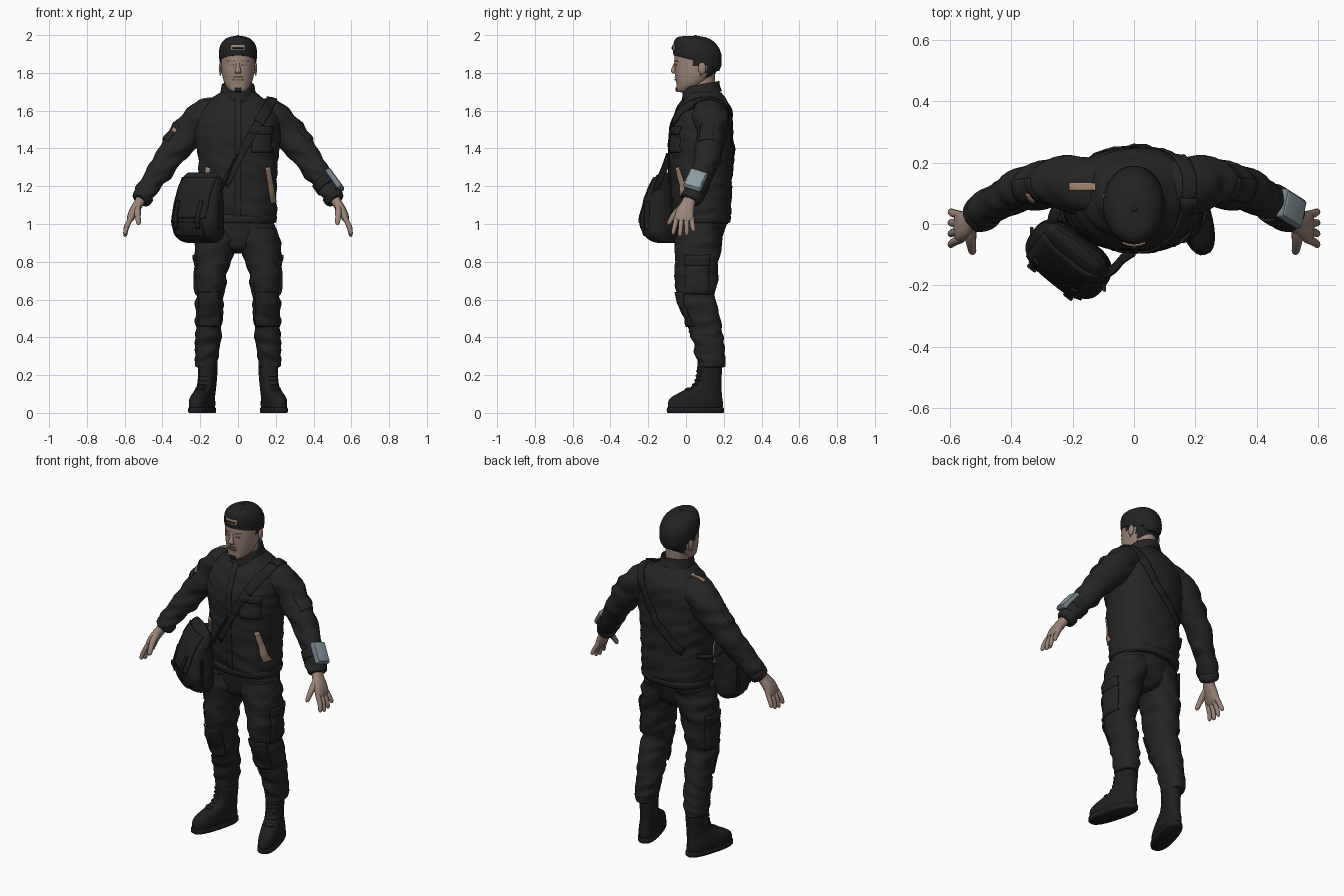
import bpy, bmesh, math
from mathutils import Vector, Matrix, noise
from mathutils.bvhtree import BVHTree

if "Cube" in bpy.data.objects:
    bpy.data.objects.remove(bpy.data.objects["Cube"])


def material(name, *rgb):
    m = bpy.data.materials.new(name)
    m.use_nodes = True
    m.diffuse_color = (*rgb, 1)
    bsdf = next(n for n in m.node_tree.nodes if n.type == "BSDF_PRINCIPLED")
    bsdf.inputs["Base Color"].default_value = (*rgb, 1)
    bsdf.inputs["Roughness"].default_value = 0.8
    return m


jacket = material("jacket_black", .018, .018, .018)
trousers = material("trouser_black", .017, .017, .017)
leather = material("boot_black", .013, .013, .013)
canvas = material("bag_black", .015, .015, .016)
cloth = material("cap_black", .016, .016, .016)
skin = material("skin", .33, .235, .19)
lip = material("lip_brown", .20, .12, .10)
tan = material("tan_trim", .36, .24, .17)
grey = material("device_grey", .17, .22, .24)
screen = material("screen_grey", .27, .34, .37)


def finish(name, bm, mat, angle=40):
    bmesh.ops.recalc_face_normals(bm, faces=bm.faces)
    me = bpy.data.meshes.new(name)
    bm.to_mesh(me)
    bm.free()
    me.materials.append(mat)
    me.shade_smooth()
    me.set_sharp_from_angle(angle=math.radians(angle))
    ob = bpy.data.objects.new(name, me)
    bpy.context.collection.objects.link(ob)
    return ob


def spline(rows, steps):
    """Smooth curve of values through the given rows."""
    out = []
    for i in range(len(rows) - 1):
        a, b, c, d = (rows[max(0, min(len(rows) - 1, i + k))] for k in (-1, 0, 1, 2))
        for s in range(steps):
            t = s / steps
            out.append([q + t / 2 * (r - p + t * (2*p - 5*q + 4*r - e + t * (3*(q - r) + e - p)))
                        for p, q, r, e in zip(a, b, c, d)])
    return out + [list(rows[-1])]


def loft(name, rows, mat, flat=True, side=1, n=28, power=2, steps=5, folds=0, tilt=0,
         caps=True, turn=None):
    """Skin rings (x, y, z, radius, radius) along a path; flat rings stay level."""
    pts = spline(rows, steps)
    bm = bmesh.new()
    rings = []
    for i, (x, y, z, ra, rb) in enumerate(pts):
        c = Vector((x, y, z))
        u, v = Vector((1, 0, 0)), Vector((0, 1, 0))
        if not flat:
            t = (Vector(pts[min(i + 1, len(pts) - 1)][:3]) - Vector(pts[max(i - 1, 0)][:3])).normalized()
            v = (v - t * v.dot(t)).normalized()
            u = v.cross(t)
        ring = []
        for k in range(n):
            a = math.tau * k / n
            ca, sa = math.cos(a), math.sin(a)
            p = c + u * math.copysign(abs(ca) ** (2 / power), ca) * max(ra, .001) \
                + v * math.copysign(abs(sa) ** (2 / power), sa) * max(rb, .001)
            p.z += tilt * (p.y - y) * (1 - i / len(pts))
            if folds:
                q = Vector((p.x * 9, p.y * 9, p.z * 24 + p.x * 8))
                p += (p - c).normalized() * folds * noise.noise(q)
            if turn:
                p = turn @ p
            ring.append(bm.verts.new((p.x * side, p.y, p.z)))
        rings.append(ring)
    for a, b in zip(rings, rings[1:]):
        for k in range(n):
            bm.faces.new((a[k], a[k - 1], b[k - 1], b[k]))
    if caps:
        bm.faces.new(rings[0])
        bm.faces.new(rings[-1])
    return finish(name, bm, mat, 50)


def box(name, loc, size, mat, rot, bevel):
    bm = bmesh.new()
    bmesh.ops.create_cube(bm, size=1)
    bmesh.ops.scale(bm, vec=size, verts=bm.verts)
    bmesh.ops.bevel(bm, geom=bm.edges[:], offset=bevel, segments=3, affect="EDGES", profile=.5)
    bmesh.ops.transform(bm, matrix=Matrix.Translation(loc) @ rot.to_4x4(), verts=bm.verts)
    return finish(name, bm, mat)


def ball(name, loc, size, mat):
    bm = bmesh.new()
    bmesh.ops.create_uvsphere(bm, u_segments=16, v_segments=10, radius=1)
    bmesh.ops.scale(bm, vec=size, verts=bm.verts)
    bmesh.ops.translate(bm, vec=loc, verts=bm.verts)
    return finish(name, bm, mat)


def drape(name, targets, path, width, mat, lift=.004):
    """Lay a thin strip on the targets; path holds (point, cast direction)."""
    verts, polys = [], []
    for ob in targets:
        base = len(verts)
        verts += [v.co.copy() for v in ob.data.vertices]
        polys += [[base + i for i in p.vertices] for p in ob.data.polygons]
    tree = BVHTree.FromPolygons(verts, polys)
    bm = bmesh.new()
    last = None
    for i, (p, d) in enumerate(path):
        t = path[min(i + 1, len(path) - 1)][0] - path[max(i - 1, 0)][0]
        across = t.cross(d).normalized()
        row = []
        for k in range(7):
            hit, nor, *_ = tree.ray_cast(p + across * width * (k / 6 - .5), d)
            if hit:
                nor = -nor if nor.dot(d) > 0 else nor
                row.append(bm.verts.new(hit + nor * lift))
            else:
                row.append(None)
        for k in range(6):
            quad = last and (last[k], last[k + 1], row[k + 1], row[k])
            if quad and all(quad):
                bm.faces.new(quad)
        last = row
    ob = finish(name, bm, mat)
    mod = ob.modifiers.new("thickness", "SOLIDIFY")
    mod.thickness, mod.offset = .008, 0
    return ob


def line(a, b, d, n=14):
    """Straight cast path from a to b, started well outside the surface."""
    a, b, d = Vector(a), Vector(b), Vector(d).normalized()
    return [(a.lerp(b, i / n) - d, d) for i in range(n + 1)]


FRONT, DOWN = (0, 1, 0), (0, 0, -1)

# Jacket body, hem and collar
torso = loft("jacket_body", [
    (0, .085, 1.0, .185, .135), (0, .085, 1.03, .2, .145), (0, .083, 1.08, .206, .154),
    (0, .082, 1.2, .204, .16), (0, .08, 1.35, .212, .167), (0, .08, 1.47, .228, .165),
    (0, .09, 1.56, .215, .155), (0, .1, 1.62, .185, .138), (0, .1, 1.665, .135, .11),
    (0, .09, 1.7, .09, .09)], jacket, n=48, power=2.3, folds=.01, steps=8)
loft("jacket_hem", [(0, .085, z, r, r - .053) for z, r in ((1.005, .196), (1.015, .203), (1.04, .206), (1.05, .198))],
     jacket, n=40, power=2.3, steps=2)
loft("collar", [(0, .085, 1.66, .105, .105), (0, .08, 1.7, .093, .1), (0, .08, 1.735, .086, .096),
                (0, .08, 1.732, .078, .088), (0, .08, 1.68, .07, .08)], jacket, tilt=.42, caps=False)
loft("neck", [(0, .09, 1.62, .06, .065), (0, .085, 1.7, .06, .066), (0, .085, 1.8, .062, .07)], skin)

# Sleeves, hands and cuffs
sleeves = []
for s, word in ((1, "left"), (-1, "right")):
    sleeves.append(loft(word + "_sleeve", [
        (.08, .11, 1.605, .05, .075), (.14, .12, 1.59, .078, .095), (.2, .13, 1.555, .092, .094),
        (.25, .135, 1.5, .09, .081), (.3, .128, 1.44, .08, .072), (.36, .112, 1.355, .073, .067),
        (.42, .086, 1.27, .067, .064), (.47, .058, 1.2, .058, .06), (.495, .04, 1.155, .053, .055),
        (.515, .027, 1.125, .045, .046)], jacket, flat=False, side=s, folds=.015, steps=8))
    loft(word + "_cuff", [(.494, .042, 1.158, .05, .05), (.499, .039, 1.15, .056, .058),
                          (.512, .028, 1.128, .052, .053), (.517, .024, 1.12, .042, .042)],
         jacket, flat=False, side=s, steps=3)
    loft(word + "_palm", [(.505, .03, 1.15, .027, .034), (.525, .012, 1.11, .026, .036), (.55, -.003, 1.07, .025, .046),
                          (.567, -.01, 1.035, .021, .05), (.576, -.012, 1.015, .013, .045)],
         skin, flat=False, side=s, n=18, power=2.4)
    for i in range(4):
        y, drop = -.049 + .026 * i, (.01, 0, .006, .026)[i]
        loft(f"{word}_finger_{i + 1}", [(.562, y, 1.04, .013, .013), (.583, y * 1.15, 1.0, .014, .0135),
             (.594, y * 1.3, .965 + drop / 2, .012, .012), (.597, y * 1.4, .94 + drop, .01, .01),
             (.597, y * 1.4, .932 + drop, .002, .002)], skin, flat=False, side=s, n=10, steps=3)
    loft(word + "_thumb", [(.53, -.01, 1.1, .016, .018), (.532, -.045, 1.068, .018, .018), (.53, -.072, 1.035, .015, .015),
         (.526, -.09, 1.005, .012, .012), (.524, -.095, .995, .003, .003)], skin, flat=False, side=s, n=10, steps=3)
    drape(word + "_sleeve_pocket", sleeves[-1:],
          line((.285 * s, .12, 1.505), (.345 * s, .11, 1.415), (-.8 * s, .1, -.55)), .075, jacket, .001)
    drape(word + "_pocket_zip", [torso], line((.155 * s, 0, 1.3), (.185 * s, 0, 1.11), FRONT), .024, tan)

body = [torso] + sleeves

# Jacket details
drape("front_zip", [torso], line((0, 0, 1.02), (0, 0, 1.69), FRONT, 30), .03, jacket, .002)
drape("chest_pocket", [torso], line((.125, 0, 1.38), (.125, 0, 1.5), FRONT), .105, jacket, .002)
drape("chest_pocket_flap", [torso], line((.125, 0, 1.475), (.125, 0, 1.515), FRONT, 4), .11, jacket, .006)
drape("shoulder_tab", body, line((-.21, .122, 1.6), (-.125, .122, 1.6), DOWN), .024, tan, 0)
drape("sleeve_patch", sleeves[1:], line((-.322, .09, 1.5), (-.334, .09, 1.482), (.8, .25, -.55), 4), .03, tan, .005)

# Shoulder strap looped around the body, steeper in front than behind
centre, depth = Vector((.03, .09, 1.4)), Vector((0, 1, 0))
upper, front_low, back_low = Vector((.5, 0, .866)), Vector((.45, 0, .89)), Vector((.7, 0, .71))
loop = []
for i in range(61):
    a = -2.5 + 5.15 * i / 60
    slope = upper if math.cos(a) > 0 else front_low if a < 0 else back_low
    d = slope * math.cos(a) + depth * math.sin(a)
    loop.append((centre + d, -d))
drape("shoulder_strap", body, loop, .042, canvas, .006)
drape("strap_pad", body, loop[20:30], .052, canvas, .012)

# Satchel, turned outward on the right hip
turn = Matrix.Rotation(math.radians(-38), 3, "Z")
hang = Matrix.Translation((-.215, -.115, 0)) @ turn.to_4x4()
bag = loft("satchel", [
    (0, .035, .9, .085, .03), (0, .025, .912, .115, .058), (0, .01, .95, .14, .084), (0, .002, 1.02, .147, .09),
    (0, .012, 1.1, .142, .08), (0, .025, 1.18, .132, .06), (0, .04, 1.245, .118, .035),
    (0, .046, 1.272, .095, .014)], canvas, n=40, power=3, turn=hang, folds=.006)
inward = turn @ Vector((0, 1, 0))


def on_bag(x, z):
    return hang @ Vector((x, 0, z))


drape("satchel_flap", [bag], line(on_bag(0, 1.03), on_bag(0, 1.245), inward), .225, canvas, .004)
drape("satchel_pocket", [bag], line(on_bag(0, .94), on_bag(0, 1.01), inward), .19, canvas, .003)
for x in (-.075, .075):
    drape("flap_webbing", [bag], line(on_bag(x, .98), on_bag(x, 1.12), inward), .022, leather, .01)
    box("flap_buckle", on_bag(x, 1.02) - inward * .095, (.035, .014, .03), leather, turn, .004)
for x in (-.15, .15):
    loft("side_webbing", [(*hang @ Vector((x, 0, z)), .006, .014) for z in (.97, 1.04, 1.12)],
         leather, flat=False, n=8, power=4)
loft("front_strap_end", [(-.1, -.165, 1.16, .005, .018), (-.065, -.145, 1.22, .005, .018),
                         (-.035, -.112, 1.3, .005, .018), (.0, -.088, 1.37, .005, .018)], canvas, flat=False, n=8, power=4)
loft("rear_strap_end", [(-.185, .165, 1.21, .006, .018), (-.225, .1, 1.19, .006, .018),
                        (-.265, .02, 1.2, .006, .018), (-.27, -.04, 1.21, .006, .018)], canvas, flat=False, n=8, power=4)

# Forearm device with its screen and band
down = Vector((.55, -.35, -.76)).normalized()
out = Vector((.83, 0, .56))
out = (out - down * out.dot(down)).normalized()
frame = Matrix((down.cross(out), down, out)).transposed()
spot = Vector((.512, .05, 1.232))
box("device_case", spot, (.1, .125, .03), grey, frame, .012)
box("device_screen", spot + out * .013, (.084, .106, .009), screen, frame, .003)
loft("device_band", [(*(Vector((.462, .06, 1.212)) + down * k), .064, .066) for k in (-.025, 0, .025)],
     canvas, flat=False)

# Trousers, pads, pockets and boots
loft("trouser_seat", [(0, .075, .845, .05, .06), (0, .068, .88, .14, .1), (0, .072, .93, .205, .117),
                      (0, .08, 1.0, .195, .135), (0, .085, 1.04, .18, .13)], trousers, n=40, folds=.008)
for s, word in ((1, "left"), (-1, "right")):
    leg = loft(word + "_trouser_leg", [
        (.1, .075, .98, .1, .125), (.113, .06, .9, .109, .122), (.135, .058, .8, .093, .118),
        (.145, .055, .7, .083, .114), (.15, .06, .6, .076, .1), (.153, .085, .5, .073, .09),
        (.158, .115, .4, .07, .085), (.163, .13, .31, .065, .078), (.166, .134, .262, .061, .075),
        (.167, .134, .245, .054, .07), (.167, .134, .24, .04, .055)],
        trousers, side=s, folds=.014, steps=8, power=2.2)
    drape(word + "_knee_pad", [leg], line((.152 * s, 0, .46), (.152 * s, 0, .64), FRONT), .105, trousers, .006)
    drape(word + "_cargo_pocket", [leg], line((.3 * s, .06, .63), (.3 * s, .06, .81), (-s, 0, 0)), .125, trousers, .003)
    drape(word + "_cargo_flap", [leg], line((.3 * s, .06, .78), (.3 * s, .06, .835), (-s, 0, 0), 5), .13, trousers, .007)
    drape(word + "_leg_seam", [leg], line((.1 * s, 0, .43), (.2 * s, 0, .43), FRONT), .008, trousers, 0)
    toe_out = Matrix.Translation((.19, .05, 0)) @ Matrix.Rotation(math.radians(16), 4, "Z")
    boot = loft(word + "_boot", [
        (0, 0, .02, .05, .148), (0, 0, .05, .053, .15), (0, .006, .08, .051, .14), (-.004, .032, .11, .048, .112),
        (-.006, .062, .14, .046, .08), (-.008, .075, .18, .046, .068), (-.008, .08, .23, .048, .066),
        (-.008, .08, .27, .047, .064)], leather, side=s, power=2.5, turn=toe_out)
    loft(word + "_sole", [(0, 0, z, r, r + .1) for z, r in ((0, .052), (.006, .056), (.024, .056), (.028, .052))],
         leather, side=s, power=2.5, turn=toe_out, steps=2)
    for i in range(5):
        c = toe_out @ Vector((0, -.05 + .014 * i, .125 + .024 * i))
        c.x *= s
        bar = Matrix.Rotation(math.radians(16 * s), 3, "Z")
        half = bar @ Vector((.025, 0, 0))
        drape(f"{word}_lace_{i + 1}", [boot], line(c - half, c + half, bar @ Vector(FRONT), 6), .008, cloth, .002)

# Head, with short hair at the back and sides
head = loft("head", [
    (0, -.008, 1.697, .02, .02), (0, -.004, 1.706, .042, .045), (0, .018, 1.735, .067, .068), (0, .04, 1.775, .081, .096),
    (0, .054, 1.82, .089, .114), (0, .06, 1.87, .092, .121), (0, .062, 1.92, .09, .118),
    (0, .06, 1.96, .07, .09)], skin, n=40, power=2.2, steps=6)
head.data.materials.append(cloth)
for p in head.data.polygons:
    if p.center.z > 1.775 and p.center.y > .105 or p.center.z > 1.835 and p.center.y > .045:
        p.material_index = 1

# Face
loft("nose", [(0, -.05, 1.865, .008, .008), (0, -.062, 1.83, .011, .012), (0, -.066, 1.808, .017, .015),
              (0, -.057, 1.796, .015, .012)], skin, n=14)
drape("mouth", [head], line((-.024, 0, 1.764), (.024, 0, 1.764), FRONT, 6), .009, lip, .002)
drape("chin_beard", [head], line((0, 0, 1.703), (0, 0, 1.722), FRONT, 6), .034, cloth, .001)
drape("moustache", [head], line((-.022, 0, 1.778), (.022, 0, 1.778), FRONT, 6), .004, lip, 0)
for s in (1, -1):
    drape("eyebrow", [head], line((.018 * s, 0, 1.862), (.052 * s, 0, 1.864), FRONT, 6), .005, lip, 0)
    drape("eye", [head], line((.022 * s, 0, 1.842), (.046 * s, 0, 1.842), FRONT, 6), .005, lip, 0)
    ball("ear", (.092 * s, .085, 1.825), (.01, .02, .033), skin)
    ball("ear_stud", (.094 * s, .08, 1.79), (.005, .005, .006), grey)

# Cap worn backwards: crown, opening, button and visor
cap = loft("cap_crown", [
    (0, .06, 1.86, .097, .125), (0, .06, 1.88, .1, .128), (0, .06, 1.92, .1, .127), (0, .054, 1.955, .089, .116),
    (0, .047, 1.98, .065, .092), (0, .045, 1.992, .035, .055), (0, .045, 1.996, .004, .006)],
    cloth, n=40, tilt=-.26, steps=6)
drape("cap_opening", [cap], line((-.036, 0, 1.934), (.036, 0, 1.934), FRONT, 8), .028, tan, .002)
drape("cap_strap", [cap], line((-.026, 0, 1.932), (.026, 0, 1.932), FRONT, 8), .009, cloth, .005)
ball("cap_button", (0, .05, 1.994), (.01, .01, .006), cloth)
loft("cap_visor", [(0, .147, 1.86, .07, .036), (0, .15, 1.835, .062, .034), (0, .148, 1.81, .045, .028)], cloth)
